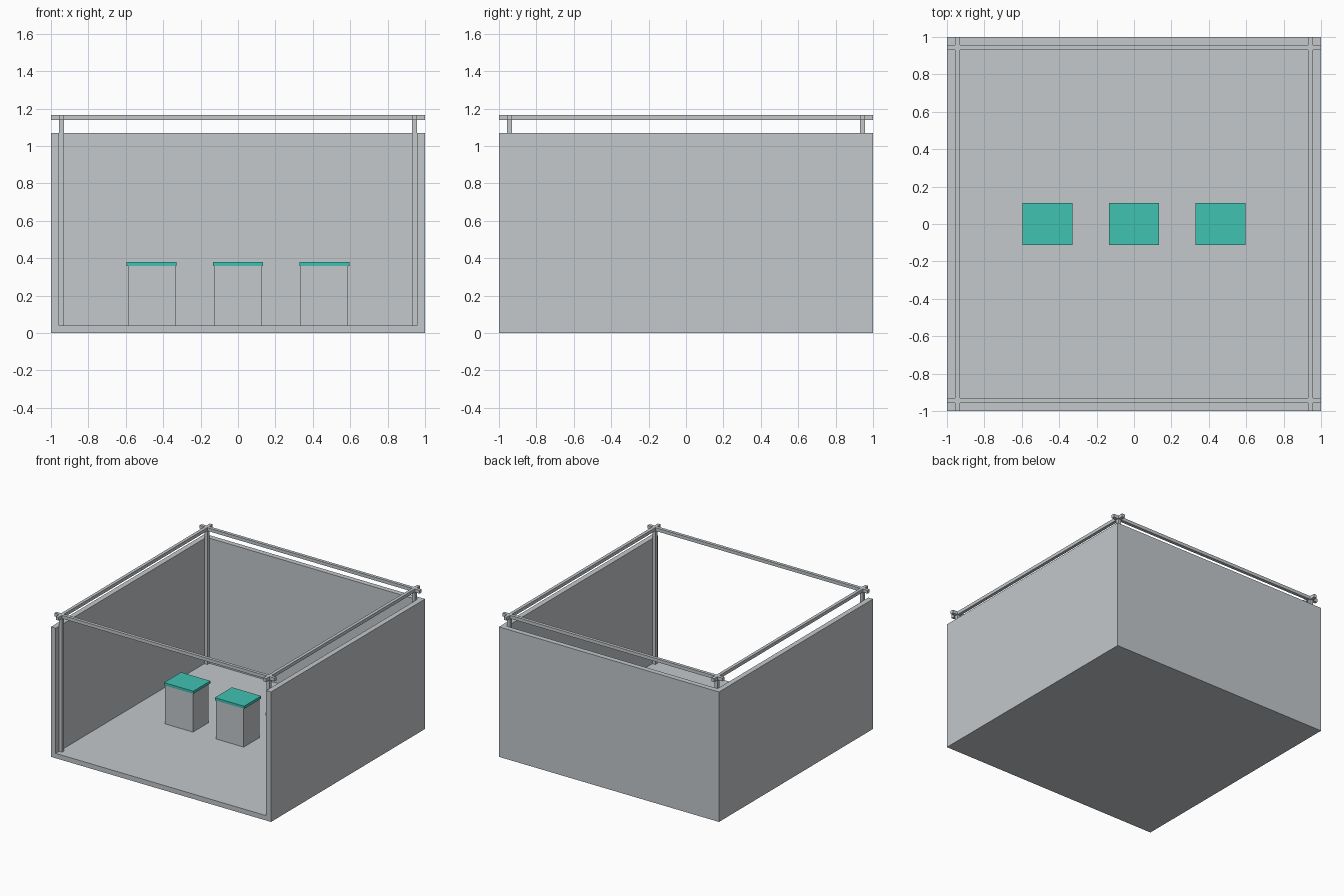
import bpy

if "Cube" in bpy.data.objects:
    bpy.data.objects.remove(bpy.data.objects["Cube"])


def material(name, rgb):
    m = bpy.data.materials.new(name)
    m.diffuse_color = (*rgb, 1.0)
    m.use_nodes = True
    m.node_tree.nodes["Principled BSDF"].inputs["Base Color"].default_value = m.diffuse_color
    return m


GREY = material("light_grey", (0.546, 0.578, 0.597))
TEAL = material("teal", (0.051, 0.539, 0.445))


def box(name, x, y, z, mat=GREY):
    """Axis-aligned box from (min, max) ranges."""
    bpy.ops.mesh.primitive_cube_add(
        size=1, location=[(a + b) / 2 for a, b in (x, y, z)])
    ob = bpy.context.object
    ob.name = name
    ob.scale = [b - a for a, b in (x, y, z)]
    bpy.ops.object.transform_apply(location=False, rotation=False, scale=True)
    ob.data.materials.append(mat)
    return ob


def side(s, lo, hi):
    """Range lo..hi placed on the positive or negative side."""
    return tuple(sorted((s * lo, s * hi)))


INNER = 0.957                 # inner face of the walls
FLOOR, WALL = 0.04, 1.068     # floor top and wall top
P0, P1 = 0.930, 0.956         # post and rail band
R0, R1 = 1.138, 1.165         # rail height

# Booth shell, open at the front and top
box("floor", (-INNER, INNER), (-1, INNER), (0, FLOOR))
box("back_wall", (-1, 1), (INNER, 1), (0, WALL))
for s, label in ((-1, "left"), (1, "right")):
    box(label + "_wall", side(s, INNER, 1), (-1, INNER), (0, WALL))

# Corner posts and crossing top rails
for s, label in ((-1, "left"), (1, "right")):
    for t, end in ((-1, "front"), (1, "back")):
        box(f"{end}_{label}_post", side(s, P0, P1), side(t, P0, P1), (FLOOR, R0))
        box(f"{end}_{label}_rail_stub", side(s, P0, P1), side(t, P1, 1), (R0, R1))
    box(label + "_rail", side(s, P0, P1), (-P0, P0), (R0, R1))
for t, end in ((-1, "front"), (1, "back")):
    box(end + "_rail", (-1, 1), side(t, P0, P1), (R0, R1))

# Three display counters with teal tops
for i, cx in enumerate((-0.462, 0.0, 0.462), 1):
    box(f"counter_body_{i}", (cx - 0.127, cx + 0.127), (-0.107, 0.098), (FLOOR, 0.357))
    box(f"counter_top_{i}", (cx - 0.133, cx + 0.133), (-0.111, 0.111), (0.357, 0.379), TEAL)
